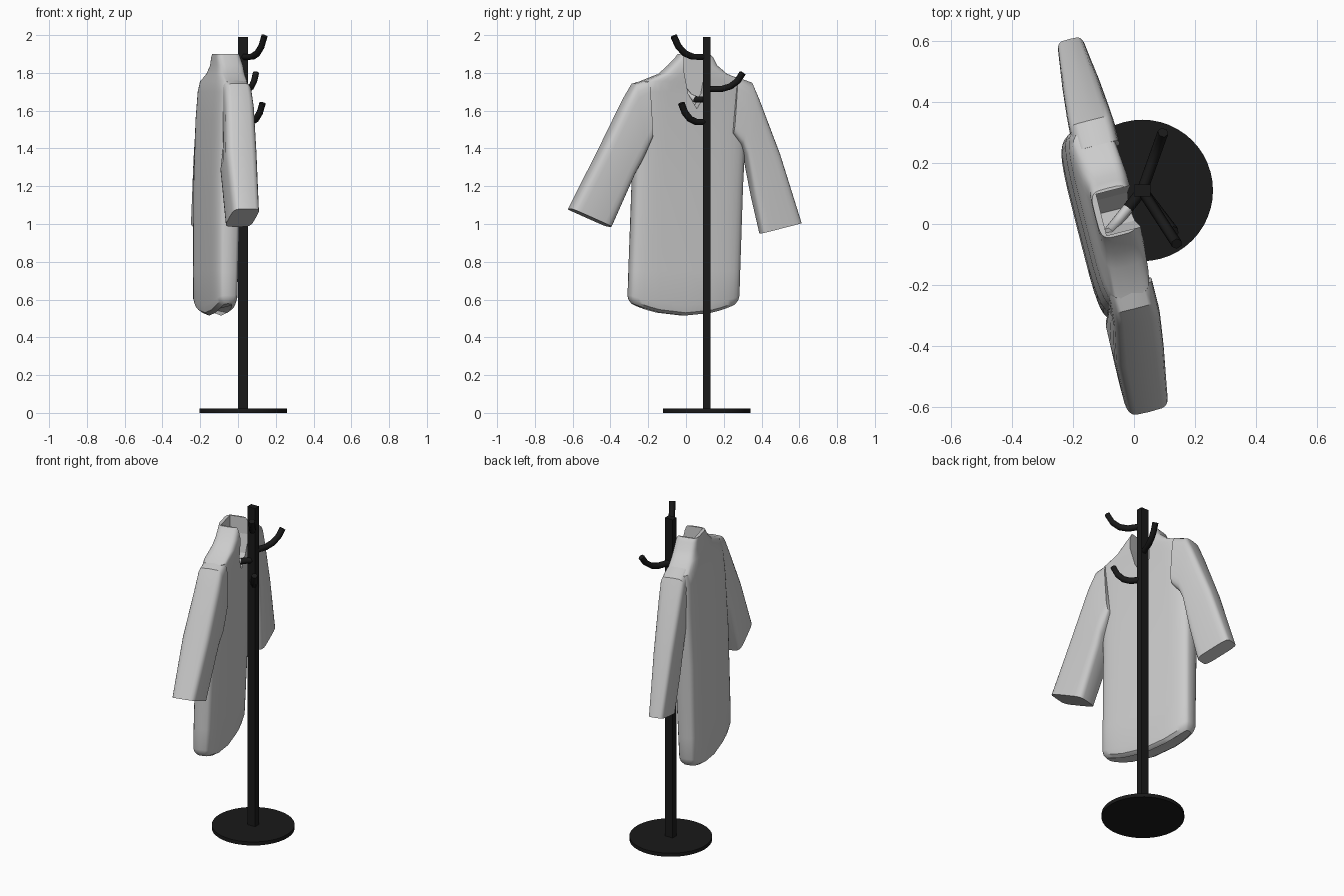
import bpy, bmesh, math
from mathutils import Vector

if "Cube" in bpy.data.objects:
    bpy.data.objects.remove(bpy.data.objects["Cube"])

black = bpy.data.materials.new("black_metal")
black.diffuse_color = (0.01, 0.01, 0.01, 1)
black.use_nodes = True
black.node_tree.nodes["Principled BSDF"].inputs["Base Color"].default_value = black.diffuse_color

C, ANG = Vector((-0.11, -0.007)), math.radians(14.3)


def place(v, n, z):
    """Coat space (v across shoulders, n towards pole, z up) to world."""
    s, c = math.sin(ANG), math.cos(ANG)
    return Vector((C.x - s * v + c * n, C.y + c * v + s * n, z))


def squircle(count, power):
    for i in range(count):
        a = 2 * math.pi * i / count
        c, s = math.cos(a), math.sin(a)
        yield (math.copysign(abs(c) ** (2 / power), c),
               math.copysign(abs(s) ** (2 / power), s))


def loft(name, rings, angle=35):
    bm = bmesh.new()
    vr = [[bm.verts.new(p) for p in r] for r in rings]
    k = len(vr[0])
    for a, b in zip(vr, vr[1:]):
        for i in range(k):
            j = (i + 1) % k
            bm.faces.new((a[i], a[j], b[j], b[i]))
    bm.faces.new(vr[0][::-1])
    bm.faces.new(vr[-1])
    bmesh.ops.recalc_face_normals(bm, faces=bm.faces)
    me = bpy.data.meshes.new(name)
    bm.to_mesh(me)
    bm.free()
    ob = bpy.data.objects.new(name, me)
    bpy.context.collection.objects.link(ob)
    if angle:
        bpy.ops.object.select_all(action='DESELECT')
        bpy.context.view_layer.objects.active = ob
        ob.select_set(True)
        bpy.ops.object.shade_smooth_by_angle(angle=math.radians(angle))
    return ob


# coat body: z, v range, n range, hem curvature
body = [(0.515, -0.285, 0.275, -0.045, 0.02, 0.07),
        (0.53, -0.30, 0.29, -0.068, 0.043, 0.07),
        (0.57, -0.304, 0.297, -0.076, 0.052, 0.05),
        (0.75, -0.30, 0.30, -0.076, 0.058, 0),
        (1.20, -0.285, 0.312, -0.072, 0.075, 0),
        (1.55, -0.275, 0.325, -0.058, 0.10, 0),
        (1.70, -0.272, 0.33, -0.045, 0.115, 0),
        (1.755, -0.25, 0.315, -0.035, 0.122, 0),
        (1.795, -0.15, 0.21, -0.022, 0.128, 0),
        (1.84, -0.10, 0.155, -0.012, 0.128, 0),
        (1.88, -0.06, 0.135, -0.01, 0.122, 0),
        (1.9, -0.045, 0.115, -0.008, 0.118, 0)]
rings = []
for z, v0, v1, n0, n1, hem in body:
    ring = []
    for a, b in squircle(32, 4.5):
        v = (v0 + v1) / 2 + a * (v1 - v0) / 2
        n = (n0 + n1) / 2 + b * (n1 - n0) / 2
        ring.append(place(v, n, z + hem * (v / 0.3) ** 2))
    rings.append(ring)
coat = loft("coat_body", rings)

# open V neck with the collar standing behind it
neck = [(-0.035, 1.95), (-0.035, 1.80), (-0.01, 1.69), (0.04, 1.61),
        (0.085, 1.69), (0.105, 1.80), (0.105, 1.95)]
cutter = loft("neck_cutter", [[place(v, n, z) for v, z in neck] for n in (0.012, 0.3)], 0)
cutter.hide_render = True
cutter.hide_set(True)
cut = coat.modifiers.new("neck_opening", 'BOOLEAN')
cut.operation, cut.solver, cut.object = 'DIFFERENCE', 'EXACT', cutter


# sleeves: outer (v, z), inner (v, z), n range
def sleeve(name, sections):
    rings = []
    for vo, zo, vi, zi, n0, n1 in sections:
        rings.append([place((vo + vi) / 2 + a * (vo - vi) / 2,
                            (n0 + n1) / 2 + b * (n1 - n0) / 2,
                            (zo + zi) / 2 + a * (zo - zi) / 2)
                      for a, b in squircle(24, 5)])
    return loft(name, rings)


sleeve("left_sleeve", [(-0.22, 1.765, -0.20, 1.45, -0.03, 0.12),
                       (-0.29, 1.745, -0.235, 1.37, -0.035, 0.12),
                       (-0.34, 1.66, -0.255, 1.33, -0.04, 0.12),
                       (-0.47, 1.39, -0.285, 1.27, -0.065, 0.105),
                       (-0.63, 1.08, -0.41, 0.985, -0.068, 0.078)])
sleeve("right_sleeve", [(0.26, 1.78, 0.24, 1.48, -0.02, 0.128),
                        (0.345, 1.75, 0.29, 1.42, -0.022, 0.128),
                        (0.385, 1.66, 0.315, 1.36, -0.02, 0.125),
                        (0.50, 1.37, 0.355, 1.15, -0.01, 0.115),
                        (0.62, 1.005, 0.40, 0.95, 0.005, 0.10)])

# stand: base disc and flat pole
PX, PY = 0.027, 0.11
bpy.ops.mesh.primitive_cylinder_add(vertices=48, radius=0.232, depth=0.022,
                                    location=(PX, PY, 0.011))
base = bpy.context.object
base.name = "stand_base"
bpy.ops.object.shade_smooth_by_angle()
base.data.materials.append(black)
bpy.ops.mesh.primitive_cube_add(size=1, location=(PX, PY, 1.0))
pole = bpy.context.object
pole.name = "stand_pole"
pole.scale = (0.053, 0.038, 1.98)
pole.data.materials.append(black)


# hooks: distance fraction and rise along an upturned arm
def hook(name, tip_x, tip_y, z, rise, start=0, end=4, mat=black):
    prof = [(0, 0), (0.42, 0.0), (0.66, 0.16), (0.86, 0.5), (1, 1)]
    cu = bpy.data.curves.new(name, 'CURVE')
    cu.dimensions = '3D'
    cu.bevel_depth, cu.bevel_resolution, cu.use_fill_caps = 0.018, 1, True
    pts = prof[start:end + 1]
    sp = cu.splines.new('POLY')
    sp.points.add(len(pts) - 1)
    for p, (t, h) in zip(sp.points, pts):
        p.co = (PX + (tip_x - PX) * t, PY + (tip_y - PY) * t, z + rise * h, 1)
    ob = bpy.data.objects.new(name, cu)
    bpy.context.collection.objects.link(ob)
    if mat:
        cu.materials.append(mat)


hook("top_hook", 0.14, -0.065, 1.885, 0.11)
hook("side_hook", 0.095, 0.30, 1.715, 0.085)
hook("low_hook", 0.13, -0.025, 1.54, 0.10)
hook("coat_hook", -0.085, -0.03, 1.66, 0.10, end=1)
hook("coat_hook_tip", -0.085, -0.03, 1.66, 0.10, start=1, mat=None)
